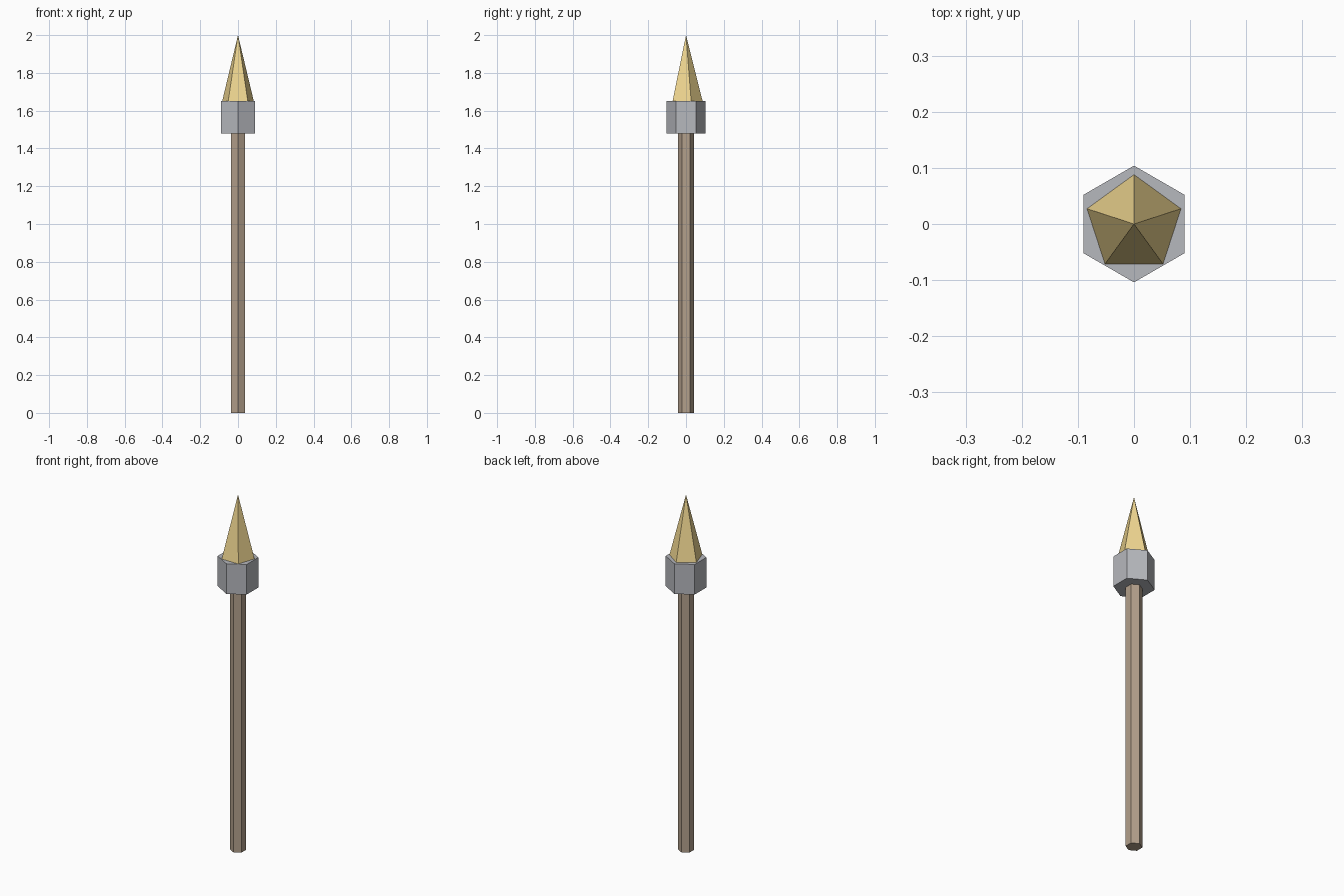
import bpy, bmesh
from math import sin, cos, tau

if "Cube" in bpy.data.objects:
    bpy.data.objects.remove(bpy.data.objects["Cube"])


def material(name, rgb):
    m = bpy.data.materials.new(name)
    m.diffuse_color = (*rgb, 1)
    m.use_nodes = True
    m.node_tree.nodes["Principled BSDF"].inputs["Base Color"].default_value = m.diffuse_color
    return m


def prism(name, sides, radius, z0, z1, mat, pointed=False):
    """Upright prism or pyramid with one corner facing +y."""
    bm = bmesh.new()

    def ring(z):
        return [bm.verts.new((-radius * sin(tau * i / sides),
                              radius * cos(tau * i / sides), z))
                for i in range(sides)]

    low = ring(z0)
    bm.faces.new(low[::-1])
    if pointed:
        apex = bm.verts.new((0, 0, z1))
        for i in range(sides):
            bm.faces.new((low[i], low[(i + 1) % sides], apex))
    else:
        high = ring(z1)
        bm.faces.new(high)
        for i in range(sides):
            j = (i + 1) % sides
            bm.faces.new((low[i], low[j], high[j], high[i]))
    mesh = bpy.data.meshes.new(name)
    bm.to_mesh(mesh)
    bm.free()
    mesh.materials.append(mat)
    obj = bpy.data.objects.new(name, mesh)
    bpy.context.collection.objects.link(obj)
    return obj


wood = material("wood", (0.45, 0.35, 0.26))
steel = material("steel", (0.47, 0.48, 0.51))
gold = material("gold", (0.86, 0.67, 0.28))

# Six-sided shaft, collar, and five-sided point
prism("shaft", 6, 0.042, 0.0, 1.48, wood)
prism("collar", 6, 0.104, 1.48, 1.65, steel)
prism("spear_tip", 5, 0.088, 1.65, 2.0, gold, pointed=True)
